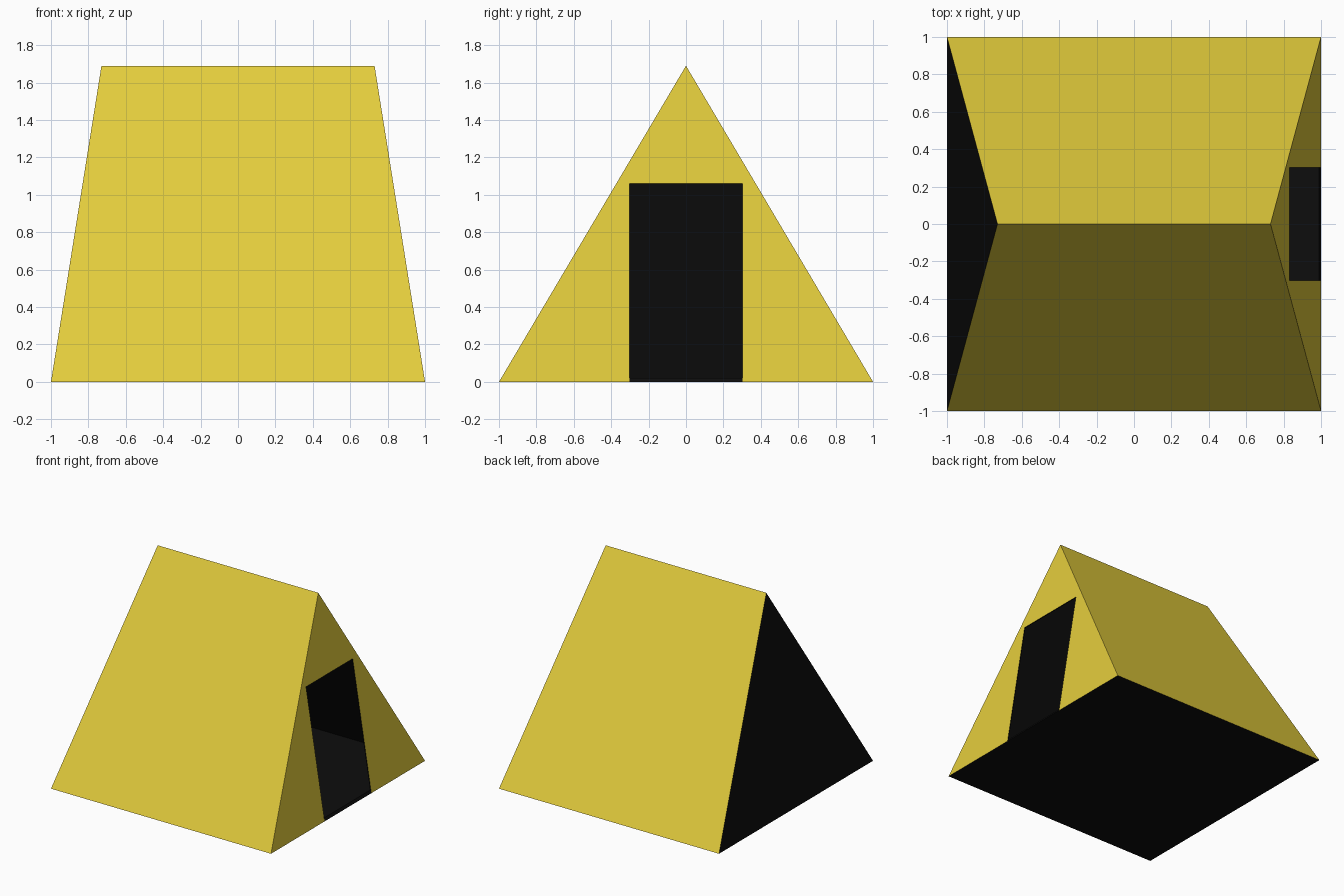
import bpy, bmesh

if "Cube" in bpy.data.objects:
    bpy.data.objects.remove(bpy.data.objects["Cube"])

W, RIDGE, H = 1.0, 0.73, 1.69      # base half width, ridge half length, height
DOOR_W, DOOR_H = 0.303, 1.06       # doorway half width and height


def material(name, rgb):
    m = bpy.data.materials.new(name)
    m.diffuse_color = (*rgb, 1.0)
    m.use_nodes = True
    m.node_tree.nodes["Principled BSDF"].inputs["Base Color"].default_value = m.diffuse_color
    return m


yellow = material("yellow canvas", (0.77, 0.605, 0.045))
black = material("black lining", (0.004, 0.004, 0.004))


def end_x(z):
    """x of the sloping doorway end at height z"""
    return W - (W - RIDGE) * z / H


bm = bmesh.new()
v = bm.verts.new

# corners of the tent and ends of the ridge
fl, fr = v((-W, -W, 0)), v((W, -W, 0))
br, bl = v((W, W, 0)), v((-W, W, 0))
rl, rr = v((-RIDGE, 0, H)), v((RIDGE, 0, H))

# doorway corners
d0, d1 = v((W, -DOOR_W, 0)), v((W, DOOR_W, 0))
t0 = v((end_x(DOOR_H), -DOOR_W, DOOR_H))
t1 = v((end_x(DOOR_H), DOOR_W, DOOR_H))

# slopes and doorway end in yellow
for face in ((fl, fr, rr, rl), (br, bl, rl, rr),
             (fr, d0, t0, rr), (d1, br, rr, t1), (t0, t1, rr)):
    bm.faces.new(face).material_index = 0
# closed end and floor in black
for face in ((bl, fl, rl), (fl, bl, br, d1, d0, fr)):
    bm.faces.new(face).material_index = 1

bm.normal_update()
mesh = bpy.data.meshes.new("tent")
bm.to_mesh(mesh)
bm.free()
mesh.materials.append(yellow)
mesh.materials.append(black)
tent = bpy.data.objects.new("tent", mesh)
bpy.context.collection.objects.link(tent)

# black lining on the inside and around the doorway
lining = tent.modifiers.new("lining", 'SOLIDIFY')
lining.thickness = 0.008
lining.offset = -1
lining.use_even_offset = True
lining.material_offset = 1
lining.material_offset_rim = 1
